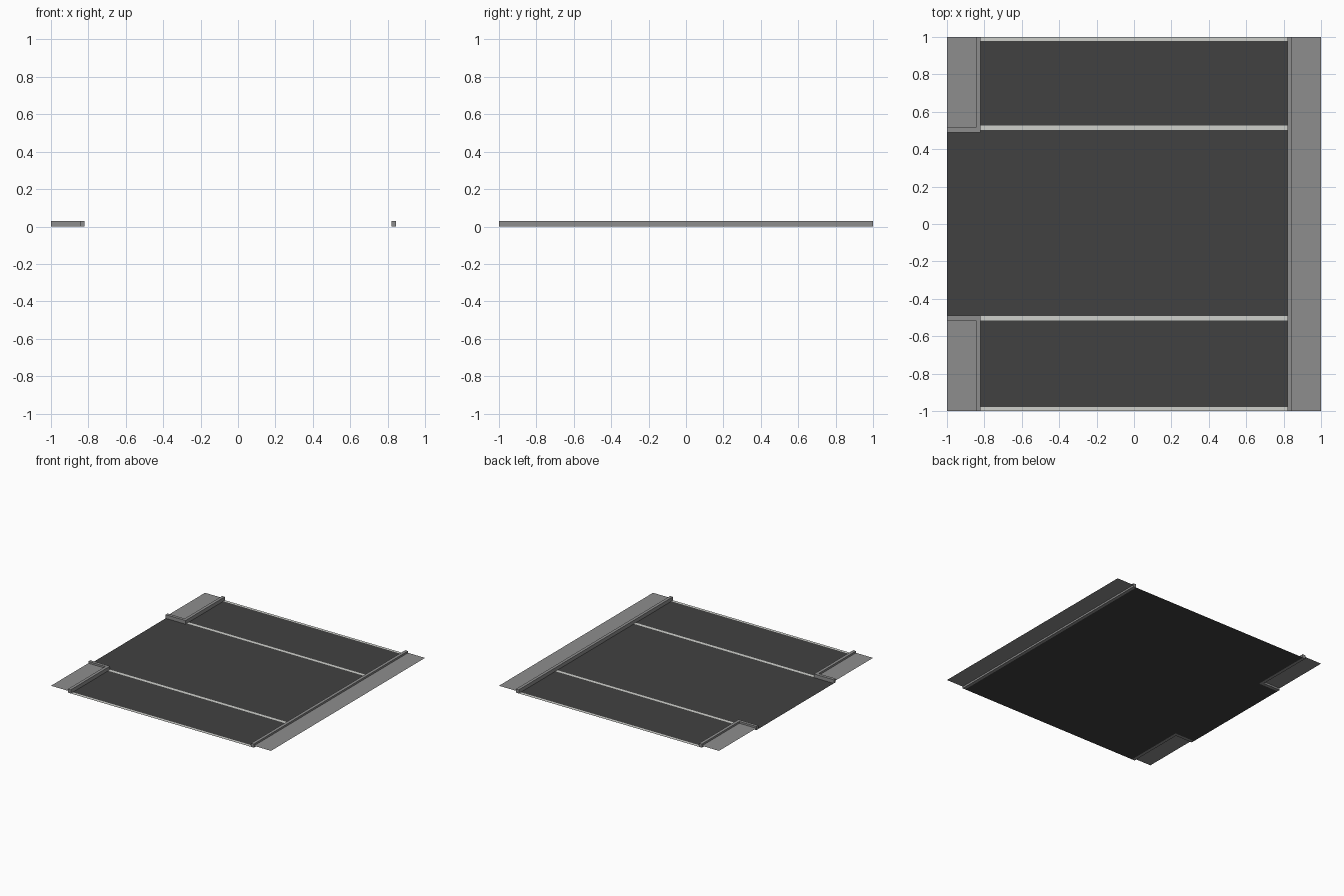
import bpy
import bmesh

if "Cube" in bpy.data.objects:
    bpy.data.objects.remove(bpy.data.objects["Cube"])

CURB_H = 0.03    # curb height
WALK_Z = 0.015   # pavement level between road and curb top
LINE_Z = 0.002   # painted lines just above the road
IN, OUT = 0.82, 0.845    # curb faces along the road sides
SIDE_IN, SIDE_OUT = 0.49, 0.515  # curb faces along the side road


def material(name, rgb):
    m = bpy.data.materials.new(name)
    m.diffuse_color = (*rgb, 1)
    m.use_nodes = True
    m.node_tree.nodes["Principled BSDF"].inputs["Base Color"].default_value = m.diffuse_color
    return m


asphalt = material("dark asphalt", (0.053, 0.053, 0.053))
concrete = material("grey concrete", (0.27, 0.27, 0.27))
paint = material("off white paint", (0.62, 0.63, 0.60))


def slab(name, outline, z, mat, height=0):
    """Flat polygon facing up, or a closed prism when a height is given."""
    bm = bmesh.new()
    face = bm.faces.new([bm.verts.new((x, y, z)) for x, y in outline])
    bm.normal_update()
    if face.normal.z < 0:
        face.normal_flip()
    if height:
        top = bmesh.ops.extrude_face_region(bm, geom=[face], use_keep_orig=True)
        verts = [v for v in top["geom"] if isinstance(v, bmesh.types.BMVert)]
        bmesh.ops.translate(bm, verts=verts, vec=(0, 0, height))
        bmesh.ops.recalc_face_normals(bm, faces=bm.faces)
    mesh = bpy.data.meshes.new(name)
    bm.to_mesh(mesh)
    bm.free()
    mesh.materials.append(mat)
    obj = bpy.data.objects.new(name, mesh)
    bpy.context.collection.objects.link(obj)
    return obj


def rect(x0, x1, y0, y1):
    return [(x0, y0), (x1, y0), (x1, y1), (x0, y1)]


# Road surface with a side road leaving on the left
slab("road", [(-IN, -1), (IN, -1), (IN, 1), (-IN, 1), (-IN, SIDE_IN),
              (-1, SIDE_IN), (-1, -SIDE_IN), (-IN, -SIDE_IN)], 0, asphalt)

# Long straight pavement and curb on the right
slab("right_pavement", rect(OUT, 1, -1, 1), WALK_Z, concrete)
slab("right_curb", rect(IN, OUT, -1, 1), 0, concrete, CURB_H)

# Corner pavements with L-shaped curbs on the left
for label, s in (("back", 1), ("front", -1)):
    slab(label + "_corner_pavement", rect(-1, -OUT, s * SIDE_OUT, s), WALK_Z, concrete)
    slab(label + "_corner_curb",
         [(-1, s * SIDE_IN), (-IN, s * SIDE_IN), (-IN, s), (-OUT, s),
          (-OUT, s * SIDE_OUT), (-1, s * SIDE_OUT)], 0, concrete, CURB_H)

# Painted lines across the road
for i, (y0, y1) in enumerate(((0.978, 1), (0.503, 0.527), (-0.517, -0.492), (-1, -0.978))):
    slab(f"painted_line_{i + 1}", rect(-IN, IN, y0, y1), LINE_Z, paint)
